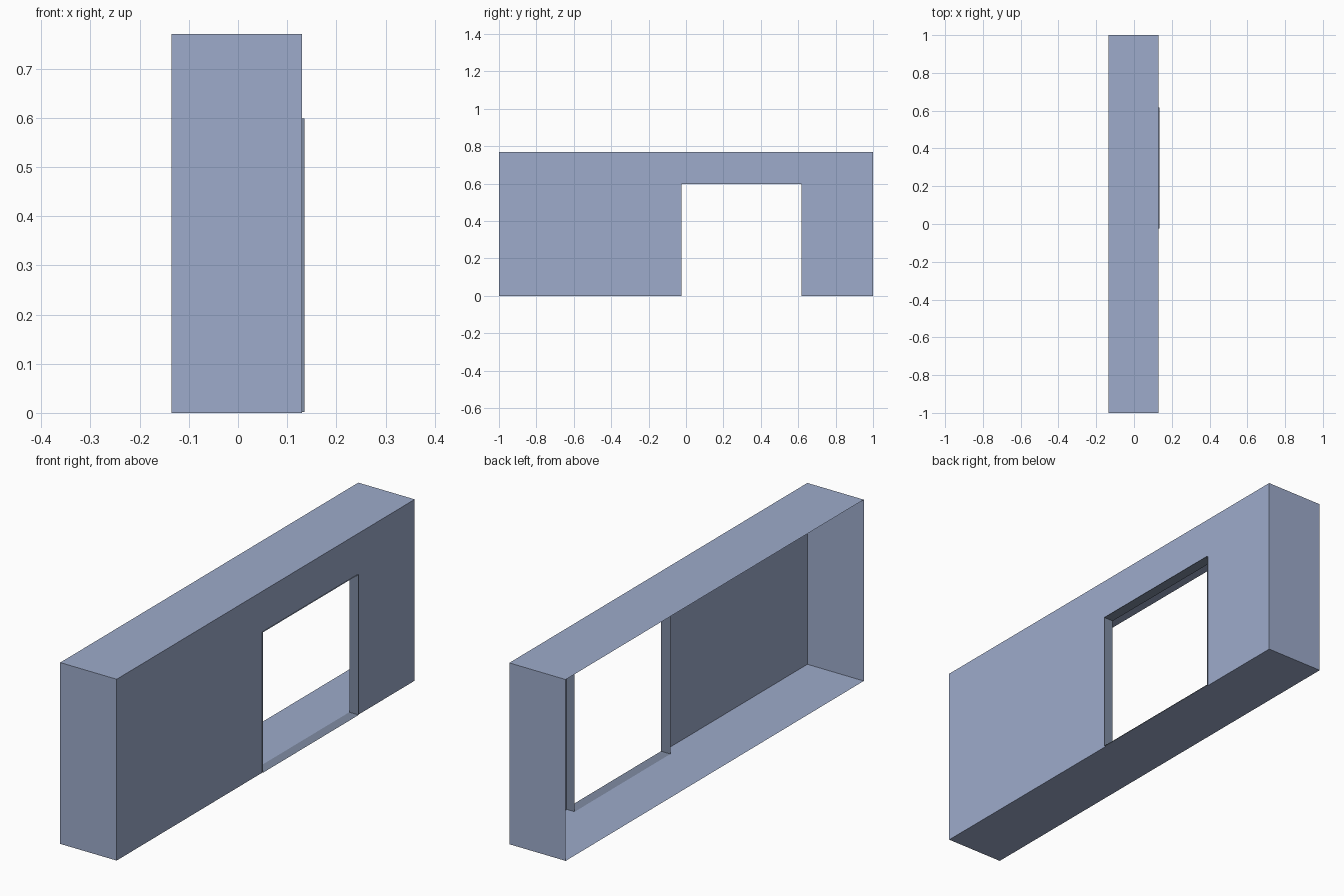
import bpy, bmesh

if "Cube" in bpy.data.objects:
    bpy.data.objects.remove(bpy.data.objects["Cube"])

# Main dimensions
X0, X1 = -0.135, 0.13        # open back, front wall plane
Y0, Y1, H = -1.0, 1.0, 0.77
W0, W1, WH = -0.025, 0.617, 0.598   # doorway opening
F0, F1 = 0.091, 0.135        # frame depth range


def material(name, rgb):
    m = bpy.data.materials.new(name)
    m.diffuse_color = (*rgb, 1.0)
    m.use_nodes = True
    m.node_tree.nodes["Principled BSDF"].inputs["Base Color"].default_value = m.diffuse_color
    return m


def sheet_object(name, quads, mat):
    """Thin-sheet object made of quads, welded where they meet."""
    bm = bmesh.new()
    for quad in quads:
        bm.faces.new([bm.verts.new(p) for p in quad])
    bmesh.ops.remove_doubles(bm, verts=bm.verts, dist=1e-5)
    me = bpy.data.meshes.new(name)
    bm.to_mesh(me)
    bm.free()
    me.materials.append(mat)
    ob = bpy.data.objects.new(name, me)
    bpy.context.collection.objects.link(ob)
    return ob


def extrude_loop(loop, xa, xb):
    """Sweep a closed (y, z) loop along x into outward-facing quads."""
    return [[(xa, *p), (xa, *q), (xb, *q), (xb, *p)]
            for p, q in zip(loop, loop[1:] + loop[:1])]


def rect(y0, y1, z1):
    return [(y0, 0), (y0, z1), (y1, z1), (y1, 0)]


def wall_panel(y0, y1, z0, z1):
    return [(X1, y0, z0), (X1, y1, z0), (X1, y1, z1), (X1, y0, z1)]


wall_mat = material("pale blue wall", (0.337, 0.407, 0.597))
frame_mat = material("grey blue frame", (0.216, 0.266, 0.370))

# Shell: floor, ceiling and two ends, open at the back
shell = [q[::-1] for q in extrude_loop(rect(Y0, Y1, H), X0, X1)]
sheet_object("wall_shell", shell, wall_mat)

# Wall with the doorway left out
cut_wall = bmesh.new()
cut_wall.faces.new([cut_wall.verts.new((X1, y, z)) for y, z in (
    (Y0, 0), (W0, 0), (W0, WH), (W1, WH), (W1, 0), (Y1, 0), (Y1, H), (Y0, H))])
me = bpy.data.meshes.new("front_wall")
cut_wall.to_mesh(me)
cut_wall.free()
me.materials.append(wall_mat)
bpy.context.collection.objects.link(bpy.data.objects.new("front_wall", me))

# Doorway lining: jambs, header and sill, sill raised a hair off the floor
lining = [(y, max(z, 0.002)) for y, z in rect(W0, W1, WH)]
sheet_object("doorway_frame", extrude_loop(lining, F0, F1), frame_mat)
